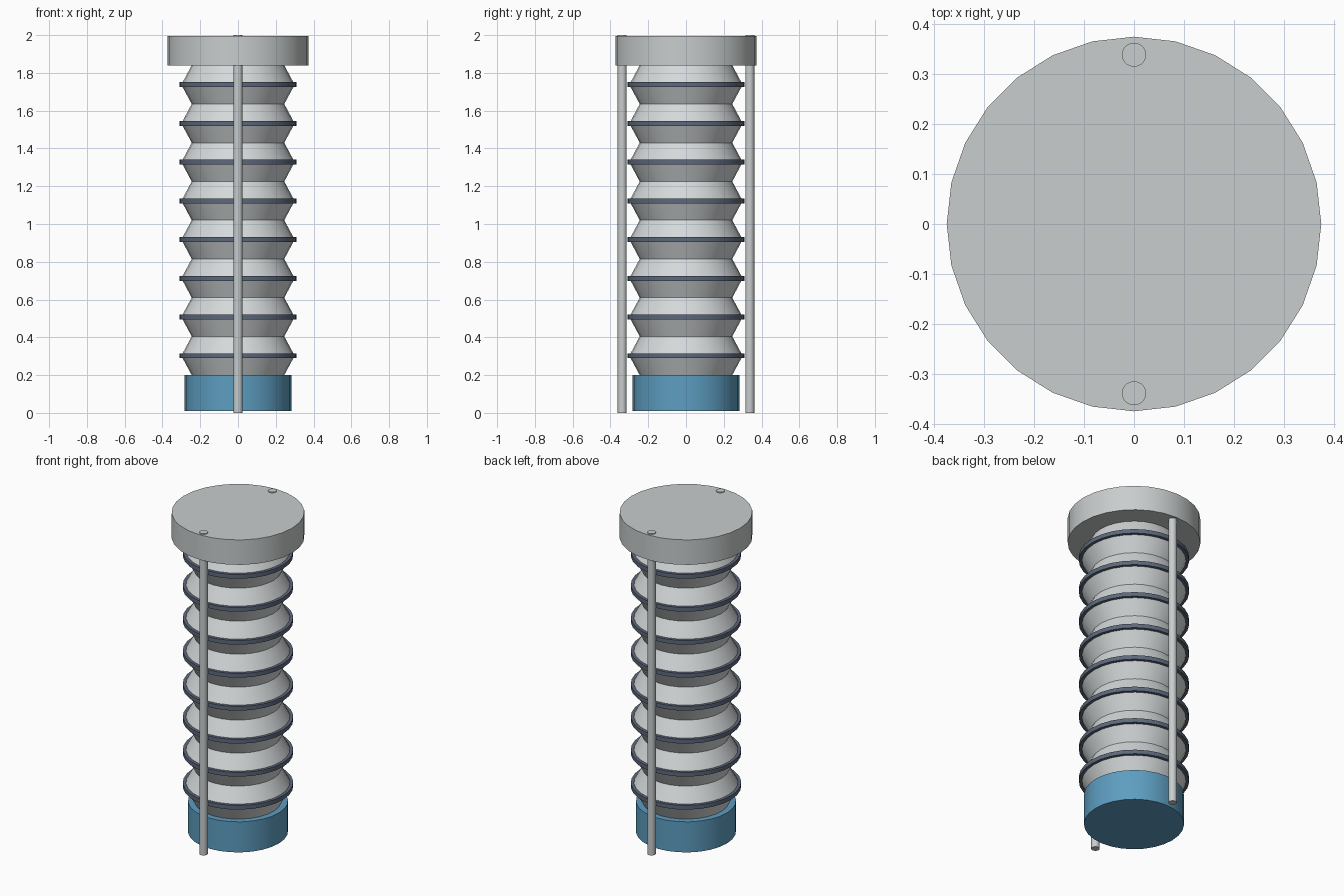
import bpy
import math

cube = bpy.data.objects.get("Cube")
if cube:
    bpy.data.objects.remove(cube, do_unlink=True)


def material(name, rgb):
    m = bpy.data.materials.new(name)
    m.use_nodes = True
    m.diffuse_color = (*rgb, 1)
    m.node_tree.nodes["Principled BSDF"].inputs["Base Color"].default_value = (*rgb, 1)
    return m


grey = material("light grey", (0.58, 0.61, 0.61))
pale = material("pale grey", (0.66, 0.69, 0.70))
slate = material("slate", (0.11, 0.14, 0.20))
blue = material("blue", (0.11, 0.34, 0.53))


def lathe(name, profile, mat, sides=28, y=0):
    """Closed solid turned from (radius, height) points, bottom to top."""
    verts = [(r * math.cos(2 * math.pi * i / sides), y + r * math.sin(2 * math.pi * i / sides), z)
             for r, z in profile for i in range(sides)]
    faces = [(k * sides + i, k * sides + (i + 1) % sides,
              (k + 1) * sides + (i + 1) % sides, (k + 1) * sides + i)
             for k in range(len(profile) - 1) for i in range(sides)]
    faces.append(tuple(reversed(range(sides))))
    faces.append(tuple(range(len(verts) - sides, len(verts))))
    mesh = bpy.data.meshes.new(name)
    mesh.from_pydata(verts, [], faces)
    mesh.materials.append(mat)
    obj = bpy.data.objects.new(name, mesh)
    bpy.context.collection.objects.link(obj)
    bpy.ops.object.select_all(action="DESELECT")
    obj.select_set(True)
    bpy.context.view_layer.objects.active = obj
    bpy.ops.object.shade_smooth_by_angle(angle=math.radians(25))
    return obj


BASE_TOP, CAP_BOTTOM, FOLDS = 0.2, 1.84, 8
pitch = (CAP_BOTTOM - BASE_TOP) / FOLDS

# Base and cap
lathe("base", [(0.282, 0.01), (0.282, BASE_TOP)], blue)
lathe("cap", [(0.374, CAP_BOTTOM), (0.374, 1.995)], grey)

# Bellows with a ring around each fold
folds = [(0.245, BASE_TOP)]
for i in range(FOLDS):
    z = BASE_TOP + i * pitch
    crest = z + pitch / 2
    folds += [(0.3, crest), (0.245, z + pitch)]
    lathe(f"ring_{i + 1}", [(0.311, crest - 0.013), (0.311, crest + 0.013)], slate)
lathe("bellows", folds, pale)

# Guide rods
for side, y in (("front", -0.338), ("back", 0.338)):
    lathe(f"{side}_rod", [(0.024, 0), (0.024, 2)], grey, 20, y)
